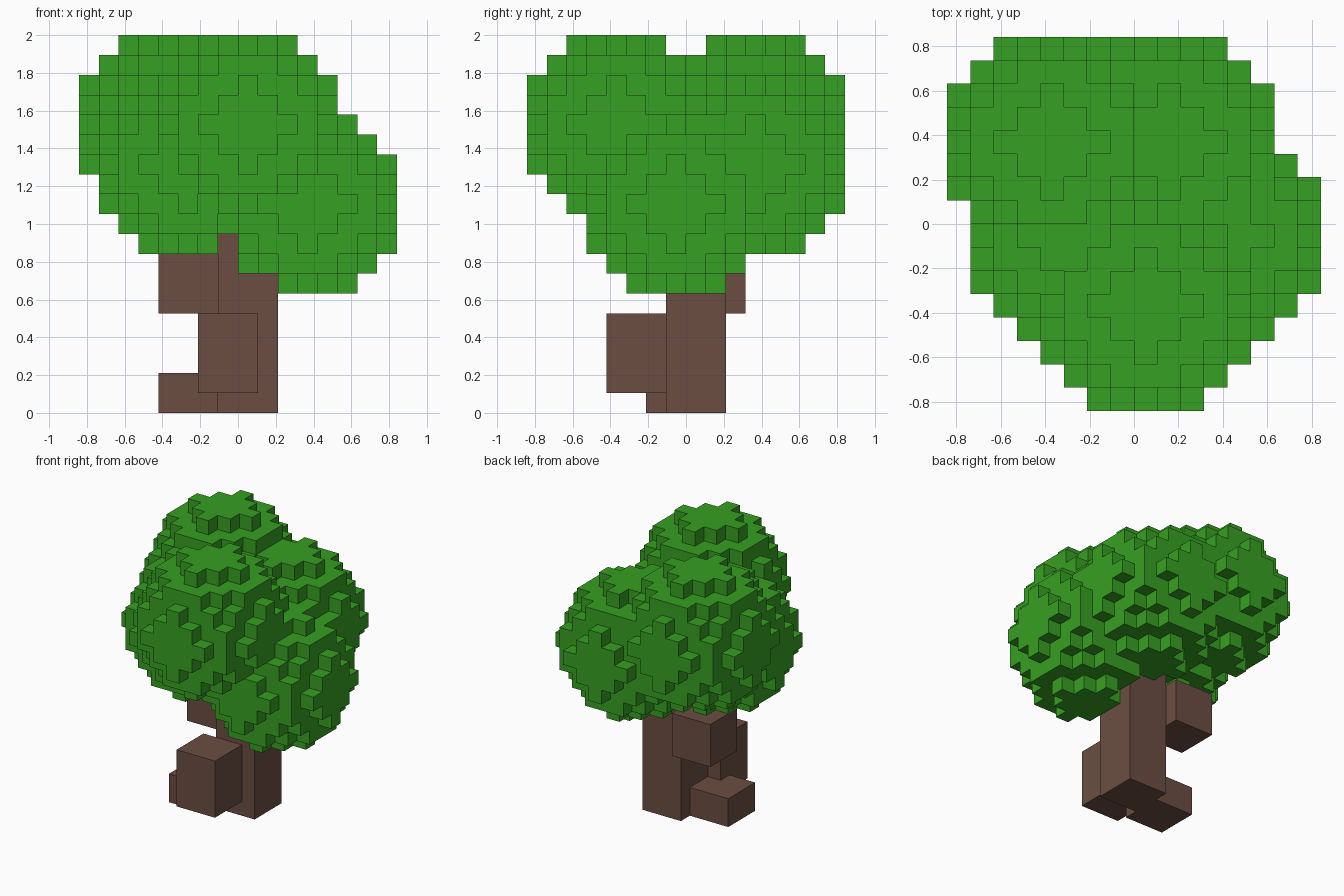
import bpy
import bmesh
from math import radians
from mathutils import Vector

U = 2 / 19                      # edge of one block
ORIGIN = Vector((-8, -8, 0))    # block grid corner

if "Cube" in bpy.data.objects:
    bpy.data.objects.remove(bpy.data.objects["Cube"], do_unlink=True)


def material(name, rgb):
    mat = bpy.data.materials.new(name)
    mat.use_nodes = True
    mat.diffuse_color = (*rgb, 1)
    mat.node_tree.nodes["Principled BSDF"].inputs["Base Color"].default_value = (*rgb, 1)
    return mat


def add_object(name, bm, mat):
    mesh = bpy.data.meshes.new(name)
    bm.to_mesh(mesh)
    bm.free()
    mesh.materials.append(mat)
    obj = bpy.data.objects.new(name, mesh)
    bpy.context.collection.objects.link(obj)
    return obj


bark = material("bark_brown", (0.147, 0.076, 0.054))
leaf = material("leaf_green", (0.037, 0.352, 0.016))

# Wood: name -> lowest block and size in blocks
wood = {
    "trunk": ((7, 7, 0), (3, 3, 9)),
    "front_root": ((6, 4, 1), (3, 3, 4)),
    "side_root": ((4, 6, 0), (3, 3, 2)),
    "branch": ((4, 8, 5), (3, 3, 3)),
}
wood_cells = set()
for name, (low, size) in wood.items():
    bm = bmesh.new()
    bmesh.ops.create_cube(bm, size=1)
    for v in bm.verts:
        v.co = (ORIGIN + Vector(low) + (v.co + Vector((0.5, 0.5, 0.5))) * Vector(size)) * U
    add_object(name, bm, bark)
    wood_cells |= {(low[0] + i, low[1] + j, low[2] + k)
                   for i in range(size[0]) for j in range(size[1]) for k in range(size[2])}

# Foliage: union of blocky balls, nine blocks across
centres = [(11, 7, 10), (4, 11, 14), (9, 11, 12), (8, 4, 14), (5, 7, 12)]
reach = range(-4, 5)
ball = [(i, j, k) for i in reach for j in reach for k in reach
        if i * i + j * j + k * k <= 4.5 ** 2]
cells = {(c[0] + i, c[1] + j, c[2] + k) for c in centres for i, j, k in ball} - wood_cells

# Only the outside faces of the blocks are kept
bm = bmesh.new()
half = Vector((0.5, 0.5, 0.5))
for cell in cells:
    middle = ORIGIN + Vector(cell) + half
    for axis in range(3):
        for sign in (-1, 1):
            normal = Vector((0, 0, 0))
            normal[axis] = sign
            beside = tuple(c + int(n) for c, n in zip(cell, normal))
            if beside in cells or beside in wood_cells:
                continue
            a = Vector((0, 0, 0))
            a[(axis + 1) % 3] = 1
            b = normal.cross(a)
            corners = (-a - b, a - b, a + b, b - a)
            bm.faces.new([bm.verts.new((middle + (normal + c) / 2) * U) for c in corners])
bmesh.ops.remove_doubles(bm, verts=bm.verts, dist=U / 100)
bmesh.ops.dissolve_limit(bm, angle_limit=radians(1), verts=bm.verts, edges=bm.edges)
add_object("foliage", bm, leaf)
